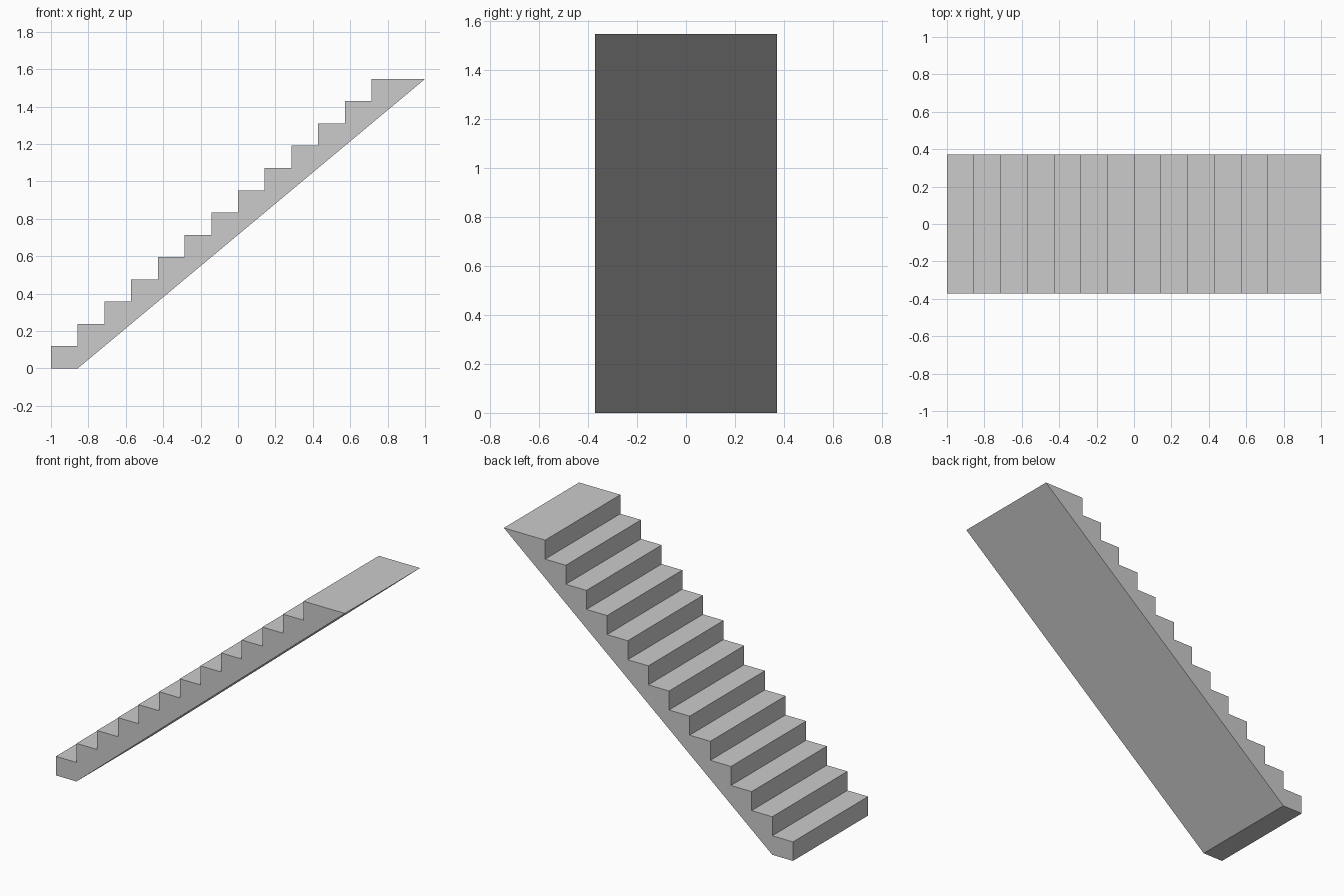
import bpy
import bmesh

if "Cube" in bpy.data.objects:
    bpy.data.objects.remove(bpy.data.objects["Cube"])

STEPS = 13
RUN = 1 / 7
RISE = RUN * 5 / 6
HALF_WIDTH = 0.3715

# Side profile: zigzag of risers and treads, long top landing, sloped underside
profile = []
for i in range(STEPS):
    x = -1 + i * RUN
    profile += [(x, i * RISE), (x, (i + 1) * RISE)]
    if i < STEPS - 1:
        profile.append((x + RUN, (i + 1) * RISE))
profile += [(1, STEPS * RISE), (-1 + RUN, 0)]
# Drop the doubled corners where a tread meets the next riser
profile = list(dict.fromkeys((round(x, 5), round(z, 5)) for x, z in profile))

# Extrude the profile across the width of the stairs
bm = bmesh.new()
side = bm.faces.new([bm.verts.new((x, -HALF_WIDTH, z)) for x, z in profile])
extruded = bmesh.ops.extrude_face_region(bm, geom=[side], use_keep_orig=True)
bmesh.ops.translate(bm, vec=(0, 2 * HALF_WIDTH, 0),
                    verts=[g for g in extruded["geom"] if isinstance(g, bmesh.types.BMVert)])
bmesh.ops.recalc_face_normals(bm, faces=bm.faces)

mesh = bpy.data.meshes.new("staircase")
bm.to_mesh(mesh)
bm.free()
bpy.context.collection.objects.link(bpy.data.objects.new("staircase", mesh))
